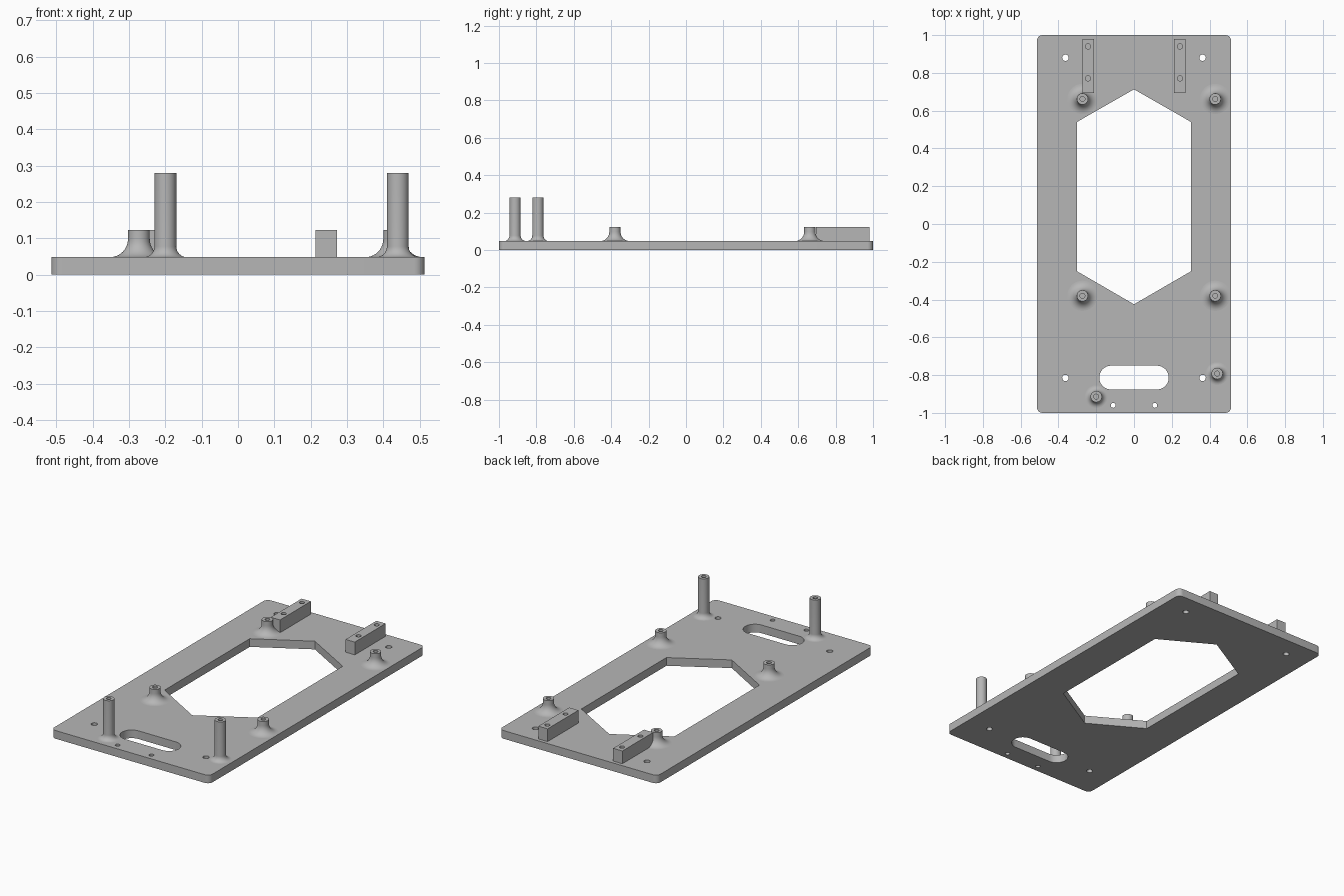
import bpy, bmesh
from math import cos, sin, pi, radians

cube = bpy.data.objects.get("Cube")
if cube:
    bpy.data.objects.remove(cube, do_unlink=True)

TOP = 0.048  # upper surface of the plate

grey = bpy.data.materials.new("plain grey")
colour = (0.47, 0.47, 0.47, 1)
grey.diffuse_color = colour
grey.use_nodes = True
grey.node_tree.nodes["Principled BSDF"].inputs["Base Color"].default_value = colour


def finish(name, bm):
    bmesh.ops.recalc_face_normals(bm, faces=bm.faces)
    mesh = bpy.data.meshes.new(name)
    bm.to_mesh(mesh)
    bm.free()
    mesh.materials.append(grey)
    obj = bpy.data.objects.new(name, mesh)
    bpy.context.collection.objects.link(obj)
    bpy.ops.object.select_all(action='DESELECT')
    obj.select_set(True)
    bpy.context.view_layer.objects.active = obj
    bpy.ops.object.shade_smooth_by_angle(angle=radians(30))
    return obj


def circle(x, y, r, n=24):
    return [(x + r * cos(2 * pi * i / n), y + r * sin(2 * pi * i / n)) for i in range(n)]


def rounded(x, y, hx, hy, r, n=8):
    """Rounded rectangle outline centred on x, y with half sizes hx, hy."""
    pts = []
    for q, (sx, sy) in enumerate([(1, 1), (-1, 1), (-1, -1), (1, -1)]):
        for i in range(n + 1):
            a = (q + i / n) * pi / 2
            pts.append((x + sx * (hx - r) + r * cos(a), y + sy * (hy - r) + r * sin(a)))
    return pts


def slab(name, z0, z1, outlines):
    """Extrude a flat shape: the first outline is the rim, the rest are holes."""
    bm = bmesh.new()
    for pts in outlines:
        vs = [bm.verts.new((x, y, z0)) for x, y in pts]
        for a, b in zip(vs, vs[1:] + vs[:1]):
            bm.edges.new((a, b))
    bmesh.ops.triangle_fill(bm, use_beauty=True, edges=bm.edges[:], normal=(0, 0, 1))
    ext = bmesh.ops.extrude_face_region(bm, geom=bm.faces[:], use_keep_orig=True)
    moved = [v for v in ext["geom"] if isinstance(v, bmesh.types.BMVert)]
    bmesh.ops.translate(bm, verts=moved, vec=(0, 0, z1 - z0))
    return finish(name, bm)


def post(name, x, y, height, fillet, floor):
    """Hollow round post with a flared foot, turned from a profile."""
    r, bore, steps = 0.03, 0.013, 10
    profile = [(0, floor), (bore, floor), (bore, height), (r, height)]
    for i in range(steps + 1):
        a = i / steps * pi / 2
        profile.append((r + fillet * (1 - cos(a)), TOP + fillet * (1 - sin(a))))
    profile += [(r + fillet, TOP - 0.01), (0, TOP - 0.01)]
    bm = bmesh.new()
    vs = [bm.verts.new((p, 0, z)) for p, z in profile]
    edges = [bm.edges.new(pair) for pair in zip(vs, vs[1:])]
    bmesh.ops.spin(bm, geom=vs + edges, cent=(0, 0, 0), axis=(0, 0, 1),
                   angle=2 * pi, steps=40)
    bmesh.ops.remove_doubles(bm, verts=bm.verts[:], dist=0.0001)
    finish(name, bm).location = (x, y, 0)


# Base plate with its window, slot and screw holes
window = [(0, 0.713), (-0.302, 0.54), (-0.302, -0.25),
          (0, -0.425), (0.302, -0.25), (0.302, 0.54)]
cuts = [window, rounded(0, -0.813, 0.184, 0.063, 0.0625)]
for s in (-1, 1):
    cuts += [circle(s * 0.363, 0.88, 0.017), circle(s * 0.363, -0.815, 0.017),
             circle(s * 0.11, -0.96, 0.013)]
slab("base_plate", 0, TOP, [rounded(0, 0, 0.514, 1, 0.03)] + cuts)

# Drilled mounting blocks at the back
for side, s in (("left", 1), ("right", -1)):
    x = s * 0.243
    rim = [(x - 0.03, 0.694), (x + 0.03, 0.694), (x + 0.03, 0.98), (x - 0.03, 0.98)]
    slab(side + "_mounting_block", TOP, 0.123,
         [rim, circle(x, 0.94, 0.014), circle(x, 0.771, 0.014)])

# Short standoffs around the window
for side, x in (("left", 0.43), ("right", -0.273)):
    for end, y in (("back", 0.662), ("front", -0.38)):
        post(f"{end}_{side}_standoff", x, y, 0.123, 0.05, 0.06)

# Tall posts at the front
post("left_tall_post", 0.44, -0.792, 0.28, 0.03, 0.2)
post("right_tall_post", -0.2, -0.914, 0.28, 0.03, 0.2)
